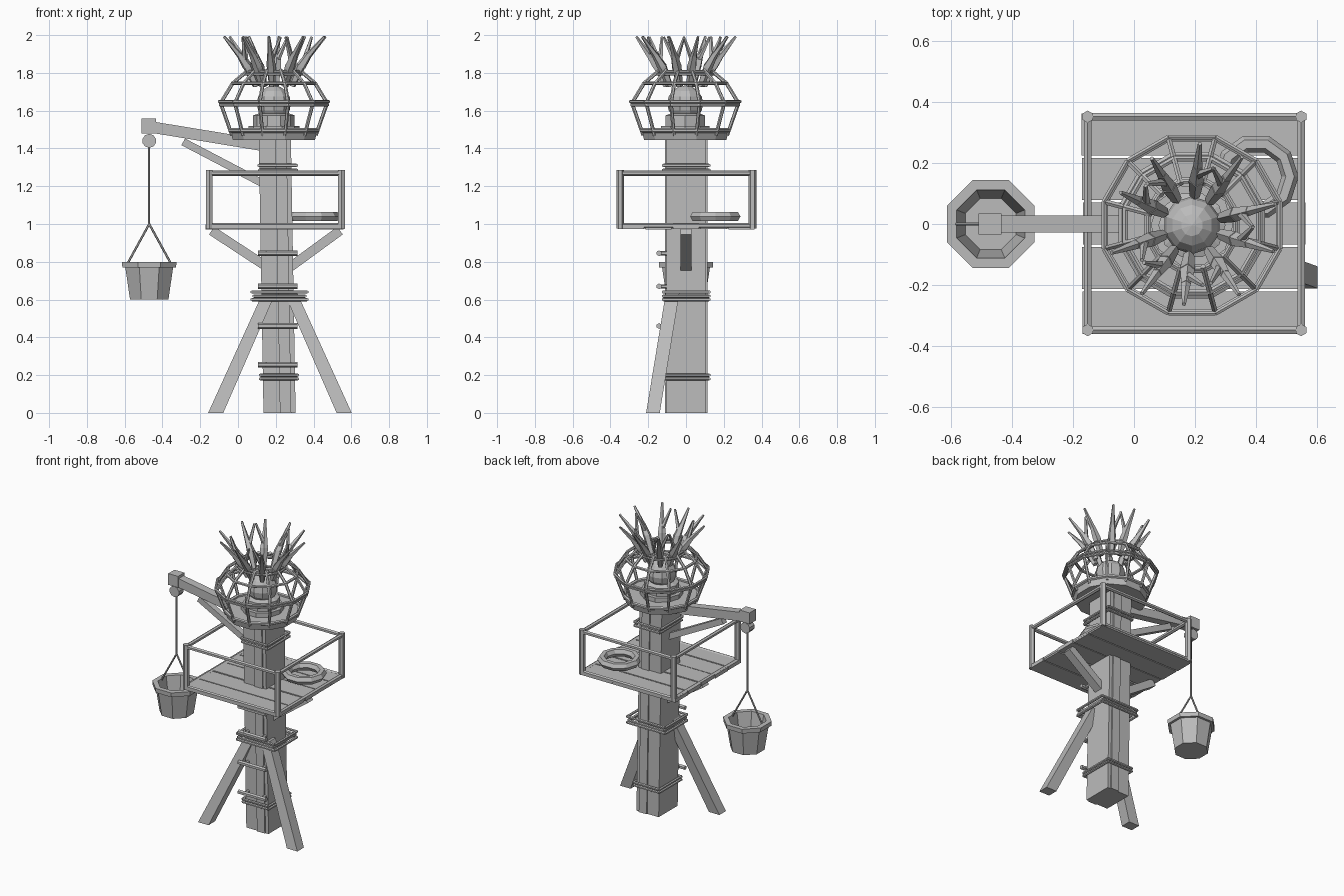
import bpy, bmesh, random
from math import cos, sin, pi, radians, sqrt
from mathutils import Vector, Matrix

random.seed(4)
cube = bpy.data.objects.get("Cube")
if cube:
    bpy.data.objects.remove(cube, do_unlink=True)

grey = bpy.data.materials.new("plain grey")
grey.use_nodes = True
tone = (0.5, 0.5, 0.5, 1)
grey.diffuse_color = tone
for n in grey.node_tree.nodes:
    if n.type == 'BSDF_PRINCIPLED':
        n.inputs["Base Color"].default_value = tone


def part(name, build):
    """Make one object from a function that fills a bmesh."""
    bm = bmesh.new()
    build(bm)
    mesh = bpy.data.meshes.new(name)
    bm.to_mesh(mesh)
    bm.free()
    mesh.materials.append(grey)
    obj = bpy.data.objects.new(name, mesh)
    bpy.context.collection.objects.link(obj)
    return obj


def rod(bm, a, b, r, r2=None, sides=6):
    """Round bar from a to b, optionally tapered."""
    a, b = Vector(a), Vector(b)
    d = b - a
    m = Matrix.Translation((a + b) / 2) @ d.to_track_quat('Z', 'Y').to_matrix().to_4x4()
    bmesh.ops.create_cone(bm, cap_ends=True, segments=sides, radius1=r,
                          radius2=r if r2 is None else r2, depth=d.length, matrix=m)


def beam(bm, a, b, w, h):
    """Rectangular timber from a to b."""
    a, b = Vector(a), Vector(b)
    d = b - a
    m = Matrix.Translation((a + b) / 2) @ d.to_track_quat('Z', 'Y').to_matrix().to_4x4()
    bmesh.ops.create_cube(bm, size=1, matrix=m @ Matrix.Diagonal((w, h, d.length, 1)))


def box(bm, x0, x1, y0, y1, z0, z1):
    m = Matrix.Translation(((x0 + x1) / 2, (y0 + y1) / 2, (z0 + z1) / 2))
    return bmesh.ops.create_cube(
        bm, size=1, matrix=m @ Matrix.Diagonal((x1 - x0, y1 - y0, z1 - z0, 1)))["verts"]


def loop(bm, pts, r, sides=6):
    for i, p in enumerate(pts):
        rod(bm, p, pts[(i + 1) % len(pts)], r, sides=sides)


def circle(c, r, z, n, turn=0):
    return [Vector((c[0] + r * cos(2 * pi * i / n + turn),
                    c[1] + r * sin(2 * pi * i / n + turn), z)) for i in range(n)]


def lathe(bm, c, profile, n, turn=0):
    """Faceted solid of revolution through (radius, height) points."""
    rows = [[bm.verts.new(p) for p in circle(c, r, z, n, turn)] for r, z in profile]
    for lo, hi in zip(rows, rows[1:]):
        for i in range(n):
            j = (i + 1) % n
            bm.faces.new((lo[i], lo[j], hi[j], hi[i]))
    bm.faces.new(rows[0][::-1])
    bm.faces.new(rows[-1])


# Main post, leaning a little toward the crane side
def post(bm):
    for x0, x1, proud in ((0.135, 0.305, 0), (0.222, 0.282, 0.008)):
        for v in box(bm, x0, x1, -0.102 - proud, 0.106 + proud, 0, 1.46):
            if v.co.z > 1:
                v.co.x -= 0.025
part("main_post", post)


# Rope lashings around the post
def lashings(bm):
    for z, x0, x1 in ((0.18, 0.12, 0.315), (0.2, 0.12, 0.315), (0.6, 0.075, 0.365),
                      (0.618, 0.085, 0.355), (0.64, 0.075, 0.365),
                      (1.285, 0.115, 0.31), (1.31, 0.11, 0.31)):
        loop(bm, [(x0, -0.12, z), (x1, -0.12, z), (x1, 0.122, z), (x0, 0.122, z)], 0.009)
part("rope_lashings", lashings)


# Splayed front legs, cut level with the ground
def legs(bm):
    for s in (-1, 1):
        for v in box(bm, -0.04, 0.04, -0.04, 0.04, 0, 0.64):
            top = v.co.z > 0.3
            v.co.x = v.co.x * (0.85 if top else 1) + 0.222 + s * (0.055 if top else 0.34)
            v.co.y = v.co.y * 0.9 - (0.07 if top else 0.175)
part("splayed_legs", legs)


# Climbing rungs
def rungs(bm):
    for z in (0.255, 0.46, 0.67, 0.845):
        rod(bm, (0.105, -0.142, z), (0.315, -0.142, z), 0.015)
        for x in (0.15, 0.28):
            rod(bm, (x, -0.15, z), (x, -0.08, z), 0.011)
part("climbing_rungs", rungs)


# Platform planks
def planks(bm):
    for i in range(5):
        y = -0.36 + i * 0.146
        j = random.uniform(-0.008, 0.008)
        box(bm, -0.165 + j, 0.565 + j, y, y + 0.138, 0.975 + j / 2, 1.0 + j / 2)
part("platform_planks", planks)


# Railing around the platform
def railing(bm):
    corners = [(-0.152, -0.348), (0.548, -0.348), (0.548, 0.352), (-0.152, 0.352)]
    for x, y in corners:
        rod(bm, (x, y, 0.975), (x, y, 1.285), 0.02)
    for z in (0.99, 1.268):
        loop(bm, [(x, y, z) for x, y in corners], 0.014)
part("platform_railing", railing)


# Diagonal supports below the platform
def braces(bm):
    beam(bm, (-0.14, 0, 0.965), (0.15, 0, 0.775), 0.06, 0.05)
    beam(bm, (0.54, 0, 0.965), (0.28, 0, 0.775), 0.06, 0.05)
part("platform_braces", braces)

# Coiled ring lying on the platform
bpy.ops.mesh.primitive_torus_add(major_segments=10, minor_segments=6, major_radius=0.112,
                                 minor_radius=0.028, location=(0.4, 0.155, 1.04))
ring = bpy.context.object
ring.name = "deck_ring"
ring.data.materials.append(grey)


# Crane arm with its strut and head block
def crane(bm):
    beam(bm, (-0.5, 0, 1.52), (0.2, 0, 1.405), 0.056, 0.06)
    beam(bm, (-0.29, 0, 1.435), (0.13, 0, 1.215), 0.04, 0.04)
    box(bm, -0.51, -0.435, -0.034, 0.034, 1.48, 1.558)
    rod(bm, (-0.47, -0.026, 1.44), (-0.47, 0.026, 1.44), 0.037, sides=10)
part("crane_arm", crane)

bucket_at = (-0.47, 0)


def ropes(bm):
    rod(bm, (-0.47, 0, 1.43), (-0.47, 0, 0.99), 0.006)
    for s in (-1, 1):
        rod(bm, (-0.47, 0, 1.0), (-0.47 + s * 0.118, 0, 0.785), 0.006)
part("bucket_ropes", ropes)


def bucket(bm):
    lathe(bm, bucket_at, ((0.11, 0.6), (0.137, 0.77), (0.154, 0.77), (0.156, 0.8),
                          (0.121, 0.8), (0.09, 0.63)), 8, pi / 8)
part("hanging_bucket", bucket)

# Lookout basket
nest = (0.19, -0.004)
SIDES = 12
turn = pi / SIDES


def floor(bm):
    lathe(bm, nest, ((0.225, 1.445), (0.238, 1.49)), SIDES, turn)
part("basket_floor", floor)


def hoops(bm):
    for r, z, t in ((0.238, 1.495, 0.012), (0.293, 1.63, 0.009), (0.299, 1.648, 0.009),
                    (0.226, 1.745, 0.01), (0.155, 1.793, 0.008), (0.148, 1.808, 0.008)):
        loop(bm, circle(nest, r, z, SIDES, turn), t)
part("basket_hoops", hoops)


def ribs(bm):
    rows = [circle(nest, r, z, SIDES, turn)
            for r, z in ((0.23, 1.47), (0.292, 1.64), (0.226, 1.745), (0.14, 1.815))]
    for lo, hi in zip(rows, rows[1:]):
        for a, b in zip(lo, hi):
            rod(bm, a, b, 0.01)
part("basket_ribs", ribs)


# Lamp globe on its stepped pedestal
def pedestal(bm):
    lathe(bm, nest, ((0.135, 1.48), (0.135, 1.52), (0.11, 1.52), (0.11, 1.575),
                     (0.08, 1.585)), 10)
part("globe_pedestal", pedestal)


def globe(bm):
    bmesh.ops.create_uvsphere(bm, u_segments=10, v_segments=8, radius=0.095,
                              matrix=Matrix.Translation((nest[0], nest[1], 1.638)))
part("globe", globe)


# Crown of forked branches
def branches(bm):
    for i in range(10):
        a = radians(15 + 36 * i) + random.uniform(-0.08, 0.08)

        def at(r, z, da=0):
            return Vector((nest[0] + r * cos(a + da), nest[1] + r * sin(a + da), z))
        side = 1 if i % 2 else -1
        tip = random.uniform(0.25, 0.285)
        rod(bm, at(0.1, 1.73), at(0.15, 1.84), 0.018, 0.026, 5)
        rod(bm, at(0.15, 1.835), at(0.195, 1.9), 0.026, 0.017, 5)
        rod(bm, at(0.193, 1.895), at(tip, 1.992), 0.017, 0.007, 5)
        rod(bm, at(0.165, 1.86), at(0.2, 1.99, side * 0.28), 0.015, 0.007, 5)
part("branch_crown", branches)
